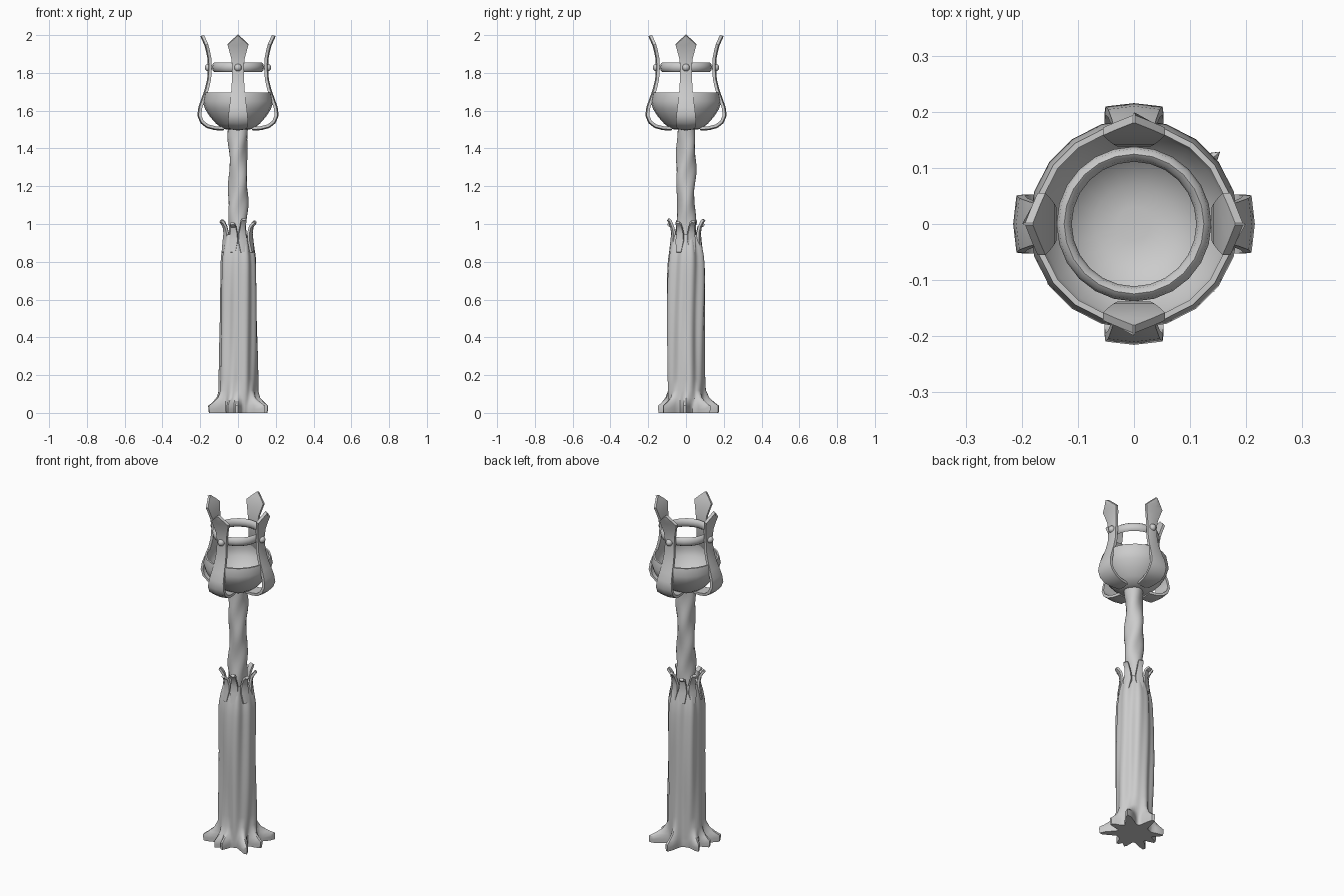
import bpy, bmesh
from math import sin, cos, pi, tau, exp, radians, remainder
from mathutils import Vector

if "Cube" in bpy.data.objects:
    bpy.data.objects.remove(bpy.data.objects["Cube"])


def finish(bm, name):
    bmesh.ops.recalc_face_normals(bm, faces=bm.faces)
    me = bpy.data.meshes.new(name)
    bm.to_mesh(me)
    bm.free()
    ob = bpy.data.objects.new(name, me)
    bpy.context.collection.objects.link(ob)
    return ob


def tube(name, rings, close=False):
    """Skin a list of equal-length point rings; cap the ends unless closed."""
    bm = bmesh.new()
    vs = [[bm.verts.new(p) for p in ring] for ring in rings]
    n = len(vs[0])
    pairs = list(zip(vs, vs[1:])) + ([(vs[-1], vs[0])] if close else [])
    for a, b in pairs:
        for i in range(n):
            j = (i + 1) % n
            bm.faces.new((a[i], a[j], b[j], b[i]))
    if not close:
        bm.faces.new(vs[0][::-1])
        bm.faces.new(vs[-1])
    return finish(bm, name)


def round_part(name, n, profile, radius=lambda r, a, z: r, close=False):
    rings = []
    for r, z in profile:
        angs = [tau * i / n for i in range(n)]
        rings.append([(radius(r, a, z) * cos(a), radius(r, a, z) * sin(a), z) for a in angs])
    return tube(name, rings, close)


def strip(name, stations, thick, angle, bulge=0.006):
    """Bent bar in a radial plane; stations are (radius, z, half width)."""
    rings = []
    c, s = cos(angle), sin(angle)
    for k, (r, z, w) in enumerate(stations):
        p, q = stations[max(k - 1, 0)], stations[min(k + 1, len(stations) - 1)]
        t = Vector((q[0] - p[0], q[1] - p[1])).normalized()
        nx, nz = t.y * thick / 2, -t.x * thick / 2
        b = 1 + bulge / thick * 2
        section = [(-w, 1), (0, b), (w, 1), (w, -1), (0, -1), (-w, -1)]
        ring = []
        for u, v in section:
            rr, zz = r + nx * v, z + nz * v
            ring.append((rr * c - u * s, rr * s + u * c, zz))
        rings.append(ring)
    return tube(name, rings)


# Trunk with bark ridges and a star of roots
ROOTS = [(40, .2), (-41, .19), (213, .185), (-92, .16), (88, .17), (150, .165), (-3, .165), (183, .16), (250, .15)]


def bark(r, a, z):
    if r < 0.06:
        return r
    ridge = 0.005 * sin(5 * a + 1.6 * sin(3 * z)) + 0.004 * sin(9 * a - 2.5 * z) + 0.003 * sin(2 * a + 7 * z)
    f = 0 if z > 0.14 else max(0, min(1, (0.14 - z) / 0.1)) ** 2.5
    root = max((R - 0.095) * exp(-(remainder(a - radians(d), tau) / 0.17) ** 2) for d, R in ROOTS)
    return r + ridge + f * root


trunk_profile = [(.092, 0), (.095, .02), (.095, .038), (.096, .055), (.097, .08), (.098, .12)]
trunk_profile += [(.098, .12 + .06 * i) for i in range(1, 10)]
trunk_profile += [(.097, .72), (.096, .78), (.092, .83), (.083, .88), (.073, .92), (.066, .945), (.056, .94), (.05, .9)]
round_part("trunk", 72, trunk_profile, bark)

# Splintered trunk rim
for i in range(8):
    lift = 0.012 * sin(i * 2.3)
    strip("splinter", [(.083, .85, .014), (.073, .91, .023), (.07, .95, .019), (.077, .985, .014),
                       (.091, 1.005 + lift, .015), (.099, 1.013 + lift, .011)], 0.013, tau * (i + .5) / 8 + 0.1 * sin(i * 1.7), 0.003)

# Lumpy pole
round_part("pole", 20, [(.049, .88 + .031 * i) for i in range(21)],
           lambda r, a, z: r + .004 * sin(2 * a + 18 * z) + .0035 * sin(3 * a - 27 * z))

# Hollow fire bowl
round_part("bowl", 20, [(.03, 1.5), (.075, 1.502), (.115, 1.53), (.15, 1.57), (.175, 1.61), (.187, 1.65), (.178, 1.695),
                        (.168, 1.695), (.175, 1.65), (.163, 1.615), (.14, 1.58), (.107, 1.545), (.07, 1.522), (.03, 1.517)])

# Upper ring held by the arms
round_part("ring", 24, [(.1245 + .0135 * cos(t), 1.83 + .025 * sin(t)) for t in [tau * k / 8 for k in range(8)]], close=True)

# Four curved arms with spear tips, and their rivets
ARM = [(.075, 1.508, .035), (.12, 1.51, .042), (.16, 1.52, .05), (.188, 1.542, .053), (.202, 1.575, .051),
       (.197, 1.615, .046), (.181, 1.66, .04), (.163, 1.71, .035), (.15, 1.765, .032), (.146, 1.83, .03),
       (.149, 1.88, .036), (.157, 1.92, .047), (.165, 1.95, .055), (.175, 1.972, .032), (.187, 1.999, .002)]
for i in range(4):
    a = tau * i / 4
    strip("arm", ARM, 0.015, a)
    bm = bmesh.new()
    bmesh.ops.create_uvsphere(bm, u_segments=12, v_segments=8, radius=0.02)
    bmesh.ops.translate(bm, verts=bm.verts, vec=(.156 * cos(a), .156 * sin(a), 1.828))
    finish(bm, "rivet")

# Smooth shading with sharp edges kept
bpy.ops.object.select_all(action='SELECT')
bpy.context.view_layer.objects.active = bpy.context.selected_objects[0]
bpy.ops.object.shade_smooth_by_angle(angle=radians(40))
